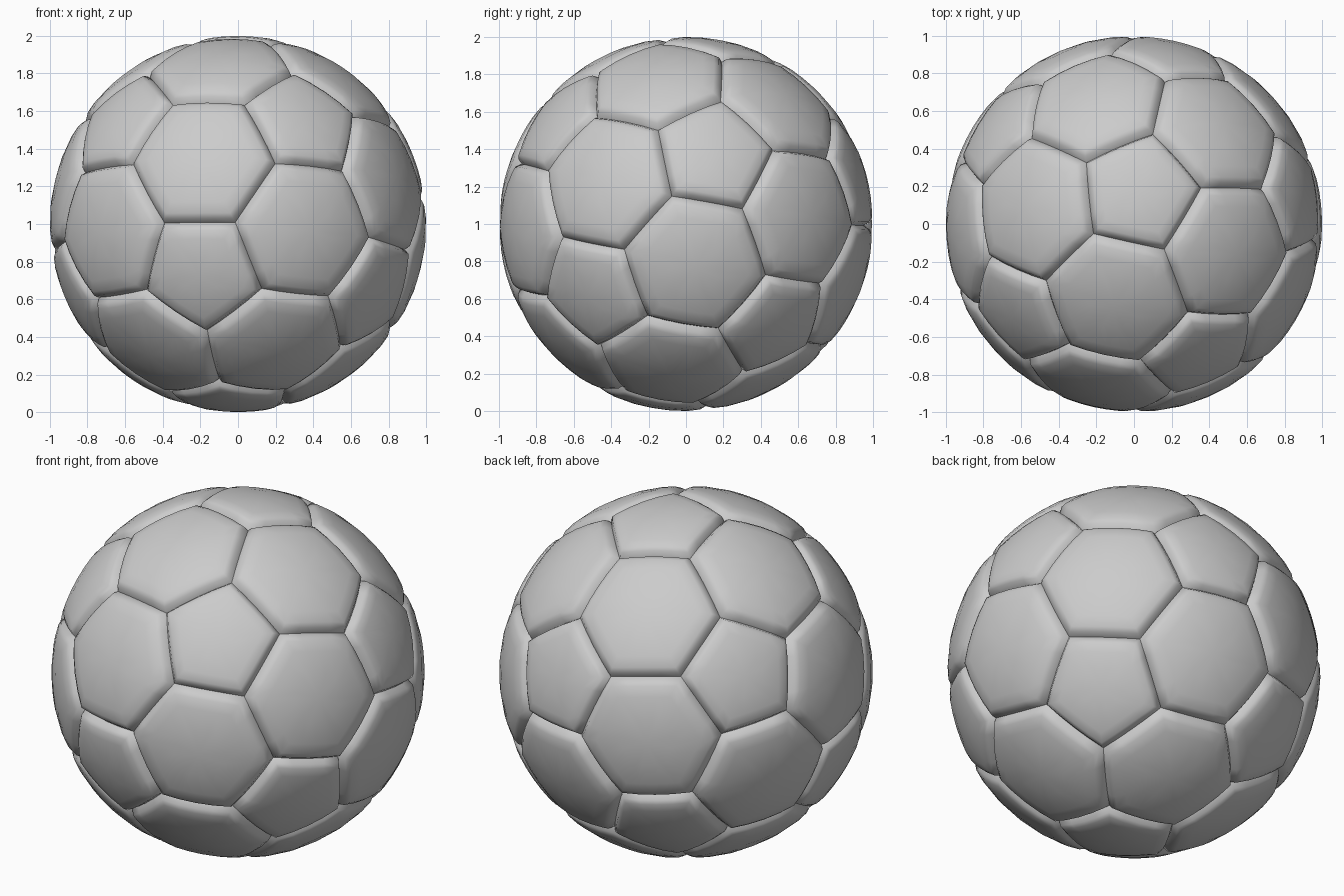
import bpy
import bmesh
from math import cos, sin, pi, sqrt, atan2
from itertools import combinations
from mathutils import Vector

cube = bpy.data.objects.get("Cube")
if cube:
    bpy.data.objects.remove(cube, do_unlink=True)

SEGMENTS = 4                       # pieces along each seam
# (fraction of the way to the seam, radius): gentle dome, then a rounded rim
PROFILE = [(0.35, 1.0), (0.68, 0.999), (0.85, 0.995), (0.93, 0.984), (1.0, 0.953)]

grey = bpy.data.materials.new("grey leather")
grey.use_nodes = True
colour = (0.6, 0.6, 0.6, 1)
grey.diffuse_color = colour
grey.node_tree.nodes["Principled BSDF"].inputs["Base Color"].default_value = colour


def icosahedron_directions(pole, neighbour):
    """Twelve directions, set by one pole and one of its neighbours."""
    u = (neighbour - pole * pole.dot(neighbour)).normalized()
    v = pole.cross(u)
    half = [pole] + [(pole + 2 * (cos(k * 2 * pi / 5) * u + sin(k * 2 * pi / 5) * v)) / sqrt(5)
                     for k in range(5)]
    return half + [-d for d in half]


def add_panel(bm, corners):
    """One domed panel with a rim that rolls down into the seam."""
    centre = sum(corners, Vector()).normalized()
    u = centre.orthogonal().normalized()
    v = centre.cross(u)
    corners = sorted(corners, key=lambda p: atan2(p.dot(v), p.dot(u)))
    seam = [a.lerp(b, s / SEGMENTS)
            for a, b in zip(corners, corners[1:] + corners[:1]) for s in range(SEGMENTS)]
    middle = sum(corners, Vector()) / len(corners)
    rings = [[bm.verts.new(middle.lerp(p, t).normalized() * r) for p in seam]
             for t, r in PROFILE]
    tip = bm.verts.new(centre)
    for i in range(len(seam)):
        j = (i + 1) % len(seam)
        bm.faces.new((tip, rings[0][i], rings[0][j]))
        for inner, outer in zip(rings, rings[1:]):
            bm.faces.new((inner[i], outer[i], outer[j], inner[j]))


def make_object(name, panels):
    bm = bmesh.new()
    for corners in panels:
        add_panel(bm, corners)
    for face in bm.faces:
        face.smooth = True
    mesh = bpy.data.meshes.new(name)
    bm.to_mesh(mesh)
    bm.free()
    mesh.materials.append(grey)
    obj = bpy.data.objects.new(name, mesh)
    obj.location.z = 1
    bpy.context.collection.objects.link(obj)


# Five-sided panels sit on the icosahedron corners, six-sided ones on its faces
points = icosahedron_directions(Vector((0.033, 0.18, 0.983)).normalized(),
                                Vector((0.902, 0.162, 0.40)).normalized())


def adjacent(a, b):
    return 0.3 < a.dot(b) < 0.6


def cut(a, b):
    return (2 * a + b) / 3


pentagons = [[cut(p, q) for q in points if adjacent(p, q)] for p in points]
hexagons = [[cut(p, q) for p in trio for q in trio if p is not q]
            for trio in combinations(points, 3)
            if all(adjacent(p, q) for p, q in combinations(trio, 2))]

make_object("pentagon_panels", pentagons)
make_object("hexagon_panels", hexagons)
